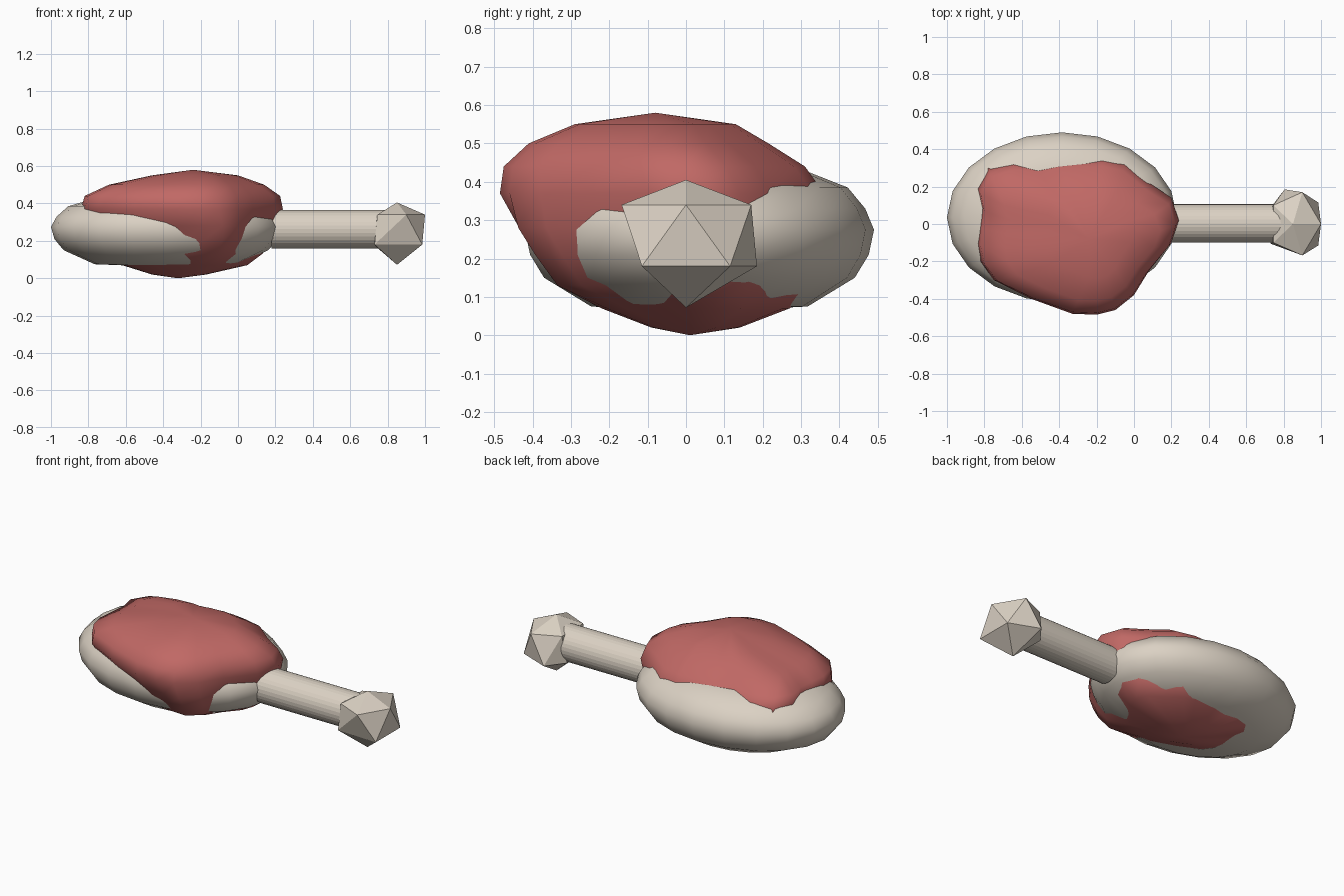
import bpy, bmesh, math
from mathutils import Vector

cube = bpy.data.objects.get("Cube")
if cube:
    bpy.data.objects.remove(cube)


def material(name, rgb):
    m = bpy.data.materials.new(name)
    m.use_nodes = True
    m.diffuse_color = (*rgb, 1)
    bsdf = next(n for n in m.node_tree.nodes if n.type == "BSDF_PRINCIPLED")
    bsdf.inputs["Base Color"].default_value = (*rgb, 1)
    return m


cream = material("cream", (0.71, 0.64, 0.55))
red = material("meat red", (0.53, 0.14, 0.13))


def finish(bm, name, mat, smooth_angle=None):
    bmesh.ops.recalc_face_normals(bm, faces=bm.faces)
    mesh = bpy.data.meshes.new(name)
    bm.to_mesh(mesh)
    bm.free()
    mesh.materials.append(mat)
    ob = bpy.data.objects.new(name, mesh)
    bpy.context.collection.objects.link(ob)
    if smooth_angle:
        bpy.ops.object.select_all(action="DESELECT")
        ob.select_set(True)
        bpy.context.view_layer.objects.active = ob
        bpy.ops.object.shade_smooth_by_angle(angle=math.radians(smooth_angle))
    return ob


def loft(name, outline, levels, bottom, top, mat, bulge=None):
    """Stack scaled copies of a unit outline; levels are (z, x0, x1, y0, y1)."""
    bm = bmesh.new()
    rings = []
    for z, x0, x1, y0, y1 in levels:
        ring = []
        for u, v in outline:
            p = Vector(((x0 + x1) / 2 + u * (x1 - x0) / 2,
                        (y0 + y1) / 2 + v * (y1 - y0) / 2, z))
            ring.append(bm.verts.new(bulge(p) if bulge else p))
        rings.append(ring)
    n = len(outline)
    for a, b in zip(rings, rings[1:]):
        for i in range(n):
            j = (i + 1) % n
            bm.faces.new((a[i], a[j], b[j], b[i]))
    for ring, tip in ((rings[0], bottom), (rings[-1], top)):
        pole = bm.verts.new(tip)
        for i in range(n):
            bm.faces.new((ring[i], ring[(i + 1) % n], pole))
    return finish(bm, name, mat, 60)


# Pale inner body: a flattened oval
oval = [(math.cos(math.tau * i / 20), math.sin(math.tau * i / 20)) for i in range(20)]
body_levels = []
for z, s in ((0.075, 0.62), (0.15, 0.89), (0.21, 0.97), (0.275, 1), (0.33, 0.95), (0.385, 0.85), (0.43, 0.6)):
    body_levels.append((z, -0.385 - 0.615 * s, -0.385 + 0.615 * s,
                        0.035 - 0.455 * s, 0.035 + 0.455 * s))
loft("inner_body", oval, body_levels, (-0.385, 0.03, 0.06), (-0.385, 0.03, 0.45), cream)

# Red meat wrapped over and under the body
meat_edge = [(0.24, 0.02), (0.2, 0.14), (0.08, 0.22), (-0.05, 0.33), (-0.17, 0.36),
             (-0.4, 0.35), (-0.52, 0.325), (-0.65, 0.34), (-0.78, 0.3), (-0.84, 0.2),
             (-0.82, 0.1), (-0.83, 0), (-0.84, -0.1), (-0.82, -0.2), (-0.75, -0.3),
             (-0.55, -0.4), (-0.33, -0.48), (-0.2, -0.485), (-0.1, -0.46), (0, -0.38),
             (0.08, -0.25), (0.2, -0.1)]
unit_edge = [((x + 0.3) / 0.54, (y + 0.0625) / 0.4225) for x, y in meat_edge]
meat_levels = [
    (0.02, -0.46, -0.17, -0.09, 0.14),
    (0.07, -0.62, 0.05, -0.22, 0.27),
    (0.13, -0.66, 0.13, -0.33, 0.34),
    (0.21, -0.7, 0.19, -0.39, 0.345),
    (0.28, -0.76, 0.215, -0.435, 0.34),
    (0.37, -0.84, 0.24, -0.485, 0.36),
    (0.44, -0.82, 0.225, -0.475, 0.31),
    (0.5, -0.69, 0.14, -0.41, 0.215),
    (0.55, -0.46, 0.0, -0.29, 0.13),
]


def strand(p):
    """Push out a narrow strand at the front that joins top and bottom."""
    if p.z < 0.3 and p.y < -0.2 and -0.12 < p.x < 0.0:
        return p + Vector((0.01, -0.025, 0))
    return p


loft("meat", unit_edge, meat_levels, (-0.32, 0.01, 0.0), (-0.24, -0.08, 0.58), red, strand)

# Bone shaft
bm = bmesh.new()
bmesh.ops.create_cone(bm, cap_ends=True, segments=32, radius1=0.103, radius2=0.103, depth=0.66)
for v in bm.verts:
    v.co = Vector((v.co.z + 0.51, v.co.x + 0.003, v.co.y + 0.262))
finish(bm, "bone_shaft", cream)

# Faceted bone knob: two five-sided rings between a top and a bottom tip
bm = bmesh.new()
upper = [(1.0, 0), (0.9, 0.17), (0.745, 0.1), (0.745, -0.1), (0.9, -0.168)]
lower = [(0.985, 0.115), (0.805, 0.185), (0.725, 0.08), (0.73, -0.105), (0.985, -0.115)]
for ring, z in ((upper, 0.34), (lower, 0.18), ([(0.85, 0)], 0.405), ([(0.85, 0)], 0.072)):
    for x, y in ring:
        bm.verts.new((x, y, z))
bmesh.ops.convex_hull(bm, input=bm.verts)
finish(bm, "bone_knob", cream)
